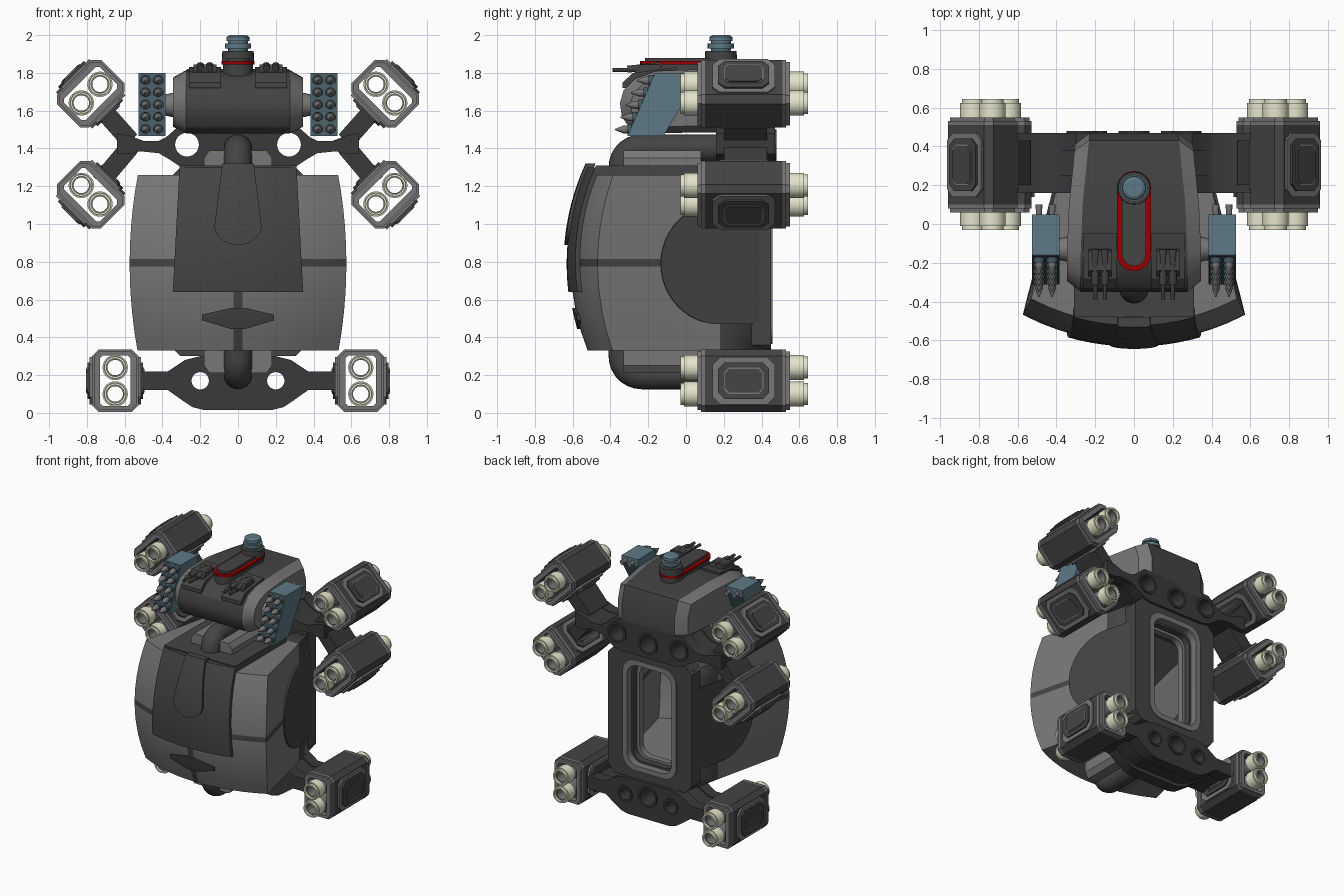
import bpy, bmesh, math
from mathutils import Matrix, Vector

if "Cube" in bpy.data.objects:
    bpy.data.objects.remove(bpy.data.objects["Cube"])

COLOURS = [("dark_grey", (.058, .058, .058)), ("light_grey", (.19, .183, .183)),
           ("charcoal", (.042, .042, .044)), ("steel_blue", (.11, .19, .235)),
           ("cream", (.78, .78, .6)), ("red", (.32, 0, 0)), ("slate_blue", (.06, .1, .12))]
DARK, LIGHT, CHAR, BLUE, CREAM, RED, SLATE = range(7)
MATS = []
for n, c in COLOURS:
    m = bpy.data.materials.new(n)
    m.diffuse_color = (*c, 1)
    m.use_nodes = True
    m.node_tree.nodes["Principled BSDF"].inputs["Base Color"].default_value = m.diffuse_color
    MATS.append(m)


def finish(bm, name, mirror=False, matrix=None):
    if matrix:
        bm.transform(matrix)
    if mirror:
        dup = bmesh.ops.duplicate(bm, geom=bm.verts[:] + bm.edges[:] + bm.faces[:])["geom"]
        for v in dup:
            if isinstance(v, bmesh.types.BMVert):
                v.co.x *= -1
    bmesh.ops.recalc_face_normals(bm, faces=bm.faces[:])
    me = bpy.data.meshes.new(name)
    bm.to_mesh(me)
    bm.free()
    for m in MATS:
        me.materials.append(m)
    ob = bpy.data.objects.new(name, me)
    bpy.context.collection.objects.link(ob)
    return ob


def thicken(bm, faces, vec, mat):
    twin = {v: bm.verts.new(v.co + vec) for f in faces for v in f.verts}
    border = [e for e in {e for f in faces for e in f.edges} if len(e.link_faces) == 1]
    new = [bm.faces.new([e.verts[0], e.verts[1], twin[e.verts[1]], twin[e.verts[0]]]) for e in border]
    new += [bm.faces.new([twin[v] for v in f.verts]) for f in faces]
    for f in new + list(faces):
        f.material_index = mat


def prism(bm, loops, a, b, mat, axis="y"):
    """Extrude an outline (further loops are holes) from a to b along an axis."""
    put = {"y": lambda u, v, t: (u, t, v), "x": lambda u, v, t: (t, u, v), "z": lambda u, v, t: (u, v, t)}[axis]
    edges, vs = [], []
    for lp in loops:
        vs = [bm.verts.new(put(u, v, a)) for u, v in lp]
        if len(loops) > 1:
            edges += [bm.edges.new((vs[i - 1], vs[i])) for i in range(len(vs))]
    if len(loops) == 1:
        faces = [bm.faces.new(vs)]
    else:
        geo = bmesh.ops.triangle_fill(bm, use_beauty=True, edges=edges)["geom"]
        faces = [f for f in geo if isinstance(f, bmesh.types.BMFace)]
    thicken(bm, faces, Vector(put(0, 0, b - a)), mat)


def cone(bm, p, q, r0, r1, mat, n=20):
    p, q = Vector(p), Vector(q)
    mx = Matrix.Translation((p + q) / 2) @ (q - p).to_track_quat("Z", "Y").to_matrix().to_4x4()
    r = bmesh.ops.create_cone(bm, cap_ends=True, segments=n, radius1=r0, radius2=r1,
                              depth=(q - p).length, matrix=mx)
    for f in {f for v in r["verts"] for f in v.link_faces}:
        f.material_index = mat


def loft(bm, rings, mats):
    rows = [[bm.verts.new(c) for c in r] for r in rings]
    for a, b, m in zip(rows, rows[1:], mats):
        for i in range(len(a)):
            bm.faces.new((a[i - 1], a[i], b[i], b[i - 1])).material_index = m
    bm.faces.new(rows[0]).material_index = mats[0]
    bm.faces.new(rows[-1]).material_index = mats[-1]


def circ(x, y, r, n=28):
    return [(x + r * math.cos(i * math.tau / n), y + r * math.sin(i * math.tau / n)) for i in range(n)]


def rrect(x, y, hx, hy, r, n=1):
    out = []
    for k, (sx, sy) in enumerate([(1, 1), (-1, 1), (-1, -1), (1, -1)]):
        for i in range(n + 1):
            a = math.pi / 2 * (k + i / n)
            out.append((x + sx * (hx - r) + r * math.cos(a), y + sy * (hy - r) + r * math.sin(a)))
    return out


def rect(x0, x1, y0, y1):
    return [(x0, y0), (x1, y0), (x1, y1), (x0, y1)]


# Cabin: front is a piece of a sphere, sides taper to the open back
R, CY, CZ = 1.23, .62, .79
bm = bmesh.new()
angs = [27.8, 23, 18.5, 14, 9, 4.5, 1.15]
angs = angs + [-a for a in reversed(angs)]
rows = []
for z in [.33, .43, .53, .64, .71, .775, .815, .9, .99, 1.08, 1.17, 1.26]:
    r = math.sqrt(R * R - (z - CZ) ** 2)
    arc = [(r * math.sin(math.radians(a)), CY - r * math.cos(math.radians(a))) for a in angs]
    cx, cy = arc[0]
    mx = cx + (.34 - cx) * (.18 - cy) / (.45 - cy)
    pts = [(.34, .45), (mx, .18)] + arc + [(-mx, .18), (-.34, .45)]
    rows.append([bm.verts.new((x, y, z)) for x, y in pts])
for a, b in zip(rows, rows[1:]):
    for i in range(len(a) - 1):
        bm.faces.new((a[i], a[i + 1], b[i + 1], b[i]))
for r in (rows[0], rows[-1]):
    bm.faces.new(r[1:-1])
    bm.faces.new((r[0], r[1], r[-2], r[-1]))
for f in bm.faces:
    c = f.calc_center_median()
    seam = .775 < c.z < .815 or (abs(c.x) < .01 and c.z < .64 and c.y < -.45 and abs(f.normal.z) < .9)
    f.material_index = DARK if c.y > .18 or seam else LIGHT
cabin = finish(bm, "cabin_shell")
sol = cabin.modifiers.new("wall", "SOLIDIFY")
sol.thickness, sol.offset = .04, -1


# Plates that follow the curved front; rows are (height, half width)
def front_plate(name, lines, lift, thick, n=12):
    bm = bmesh.new()
    g = []
    for z, w in lines:
        xs = [w * (2 * i / n - 1) for i in range(n + 1)]
        g.append([bm.verts.new((x, CY - math.sqrt((R + lift) ** 2 - x * x - (z - CZ) ** 2), z)) for x in xs])
    fs = [bm.faces.new((a[i], a[i + 1], b[i + 1], b[i])) for a, b in zip(g, g[1:]) for i in range(n)]
    thicken(bm, fs, Vector((0, thick, 0)), DARK)
    finish(bm, name)


front_plate("front_armour", [(.64 + .066 * i, .345 - .0035 * i) for i in range(11)], .022, .05)
tip = [(.99 - .1 * math.cos(t), .12 * math.sin(t) + .005) for t in [i * math.pi / 16 for i in range(9)]]
front_plate("front_tongue", tip + [(.99 + .055 * i, .125 - .007 * i) for i in range(1, 7)], .038, .05)
front_plate("front_crest", [(.445, .04), (.49, .19), (.52, .19), (.555, .04)], .015, .05)

bm = bmesh.new()
prism(bm, [rect(-.31, .31, -.48, .16)], 1.24, 1.31, DARK, "z")
finish(bm, "roof_plate")

# Rounded side covers
bm = bmesh.new()
arc = [(.28 + .32 * math.sin(t), .79 + .32 * math.cos(t)) for t in [i * math.pi / 24 for i in range(25)]]
prism(bm, [[(0, 1.11)] + arc + [(0, .47)]], -.02, .01, DARK, "x")
finish(bm, "side_covers", True, Matrix(((.969, .247, 0, .34), (.247, -.969, 0, .447), (0, 0, 1, 0), (0, 0, 0, 1))))

# Back door frame with open doorway
bm = bmesh.new()
prism(bm, [rrect(0, .8, .365, .5, .06), rrect(0, .8, .21, .41, .09, 5)], .33, .45, DARK)
prism(bm, [rrect(0, .8, .235, .435, .11, 5), rrect(0, .8, .195, .395, .09, 5)], .40, .458, LIGHT)
prism(bm, [rrect(0, .8, .215, .415, .1, 5), rrect(0, .8, .18, .38, .08, 5)], .35, .40, DARK)
prism(bm, [rrect(0, .8, .2, .4, .09, 5), rrect(0, .8, .16, .36, .08, 5)], .30, .35, LIGHT)
finish(bm, "door_frame")

# Elbow pipes and their brackets, above and below the cabin
for name, fz in (("upper", lambda z: z), ("lower", lambda z: 1.6 - z)):
    bm = bmesh.new()
    path = [(.22, 1.4, 0)] + [(-.235 - .1 * math.sin(t), 1.3 + .1 * math.cos(t), t)
                              for t in [i * math.pi / 14 for i in range(8)]] + [(-.335, 1.22, math.pi / 2)]
    loft(bm, [[(.075 * math.cos(a), y - .075 * math.sin(a) * math.sin(t),
                fz(z + .075 * math.sin(a) * math.cos(t))) for a in [i * math.tau / 24 for i in range(24)]]
              for y, z, t in path], [DARK] * 9)
    finish(bm, name + "_pipe")
    bm = bmesh.new()
    prism(bm, [[(.06, fz(1.25)), (.18, fz(1.25)), (.18, fz(1.35)), (.15, fz(1.39)), (.06, fz(1.39))]],
          -.33, .08, LIGHT)
    finish(bm, name + "_pipe_brackets", True)

# Cross arms with round holes, built as two rails and a thinner core
UP = [(.3, 1.53), (.38, 1.46), (.42, 1.44), (.5, 1.44), (.58, 1.47), (.64, 1.48), (.64, 1.37), (.57, 1.37),
      (.52, 1.385), (.42, 1.375), (.36, 1.34), (.3, 1.3), (.24, 1.285)]
LOW = [(.2, .3), (.28, .28), (.37, .22), (.55, .22), (.55, .12), (.37, .12), (.3, .07), (.24, .03), (.18, .015)]
for name, half, zc, hx, hr, mz in (("upper_arm", UP, 1.42, .27, .063, 1.4), ("lower_arm", LOW, .17, .2, .046, .195)):
    bm = bmesh.new()
    for y0, y1, k in ((.16, .25, 1), (.25, .38, .82), (.38, .47, 1)):
        out = [(x, zc + (z - zc) * k) for x, z in half]
        out += [(-x, z) for x, z in reversed(out)]
        prism(bm, [out, circ(hx, zc, hr), circ(-hx, zc, hr), circ(0, mz, .065)], y0, y1, CHAR)
    for x, z, r in ((hx, zc, hr), (-hx, zc, hr), (0, mz, .065)):
        prism(bm, [circ(x, z, r + .016), circ(x, z, r)], .465, .48, CHAR)
    finish(bm, name)

bm = bmesh.new()
for z0, z1 in ((1.44, 1.62), (1.41, 1.22)):
    d = Vector((.16, z1 - z0)).normalized() * .05
    prism(bm, [[(.57 - d.y, z0 + d.x), (.57 + d.y, z0 - d.x), (.73 + d.y, z1 - d.x), (.73 - d.y, z1 + d.x)]],
          .2, .43, CHAR)
finish(bm, "pod_struts", True)

# Hollow engine pods with paired through-tubes
for name, x, z, ang in (("upper_pods", .78, 1.69, -45), ("middle_pods", .78, 1.155, 45), ("lower_pods", .65, .17, 0)):
    bm = bmesh.new()
    hole = rrect(0, 0, .08, .134, .015)
    prism(bm, [rrect(0, 0, .122, .165, .035), hole], .1, .51, DARK)
    for a, b, c, d in ((.06, .08, .08, .1), (.53, .55, .51, .53)):
        prism(bm, [rrect(0, 0, .112, .155, .03), hole], a, b, LIGHT)
        prism(bm, [rrect(0, 0, .122, .165, .035), hole], c, d, LIGHT)
    for s in (1, -1):
        prism(bm, [rrect(.305, 0, .165, .125, .04)], s * .11, s * .136, LIGHT, "x")
        prism(bm, [rrect(.305, 0, .135, .097, .035)], s * .13, s * .148, DARK, "x")
        prism(bm, [rrect(.305, 0, .105, .07, .025)], s * .14, s * .152, LIGHT, "x")
        prism(bm, [rrect(.305, 0, .098, .063, .022)], s * .145, s * .156, DARK, "x")
        v = s * .07
        prism(bm, [circ(0, v, .062), circ(0, v, .041)], -.01, .62, LIGHT)
        for a, b, r, q in ((-.03, -.01, .058, .047), (-.01, .06, .067, .055),
                           (.55, .625, .067, .055), (.625, .645, .058, .047)):
            prism(bm, [circ(0, v, r), circ(0, v, q)], a, b, CREAM)
    finish(bm, name, True, Matrix.Translation((x, 0, z)) @ Matrix.Rotation(math.radians(ang), 4, "Y"))

# Head block with light cheeks
prof = [(.47, 1.49), (.47, 1.66), (.43, 1.79), (.1, 1.82), (-.16, 1.81), (-.27, 1.77), (-.33, 1.71), (-.35, 1.64),
        (-.34, 1.57), (-.3, 1.51), (-.24, 1.48)]
cheek = [(.05 + (y - .05) * .86, 1.64 + (z - 1.64) * .78) for y, z in prof]


def ring(p, w, s):
    return [(s * (w - .1 * max(0, y)), y, z) for y, z in p]


bm = bmesh.new()
loft(bm, [ring(cheek, .345, -1), ring(prof, .275, -1), ring(prof, .275, 1), ring(cheek, .345, 1)],
     [LIGHT, DARK, LIGHT])
finish(bm, "head_block")
bm = bmesh.new()
cone(bm, (.32, -.13, 1.63), (.39, -.13, 1.63), .07, .055, LIGHT, 24)
finish(bm, "head_bosses", True)

# Missile racks: slanted boxes with two columns of five missiles
bm = bmesh.new()
prism(bm, [[(-.306, 1.465), (-.12, 1.465), (.05, 1.75), (.05, 1.8), (-.16, 1.8)]], .385, .527, BLUE, "x")
prism(bm, [[(-.312, 1.468), (-.30, 1.468), (-.156, 1.797), (-.166, 1.797)]], .387, .525, SLATE, "x")
for x in (.422, .49):
    for k in range(5):
        z = 1.5 + .065 * k
        y = -.306 + (z - 1.465) * .436
        prism(bm, [circ(x, z, .029, 14), circ(x, z, .023, 14)], y - .02, y + .03, SLATE)
        cone(bm, (x, y + .05, z), (x, y - .04, z), .021, .021, LIGHT, 12)
        cone(bm, (x, y - .04, z), (x, y - .085, z), .021, .003, LIGHT, 12)
    cone(bm, (x, .03, 1.77), (x, .1, 1.77), .014, .018, LIGHT, 12)
finish(bm, "missile_racks", True)

# Twin guns on the head
bm = bmesh.new()
prism(bm, [[(-.335, 1.72), (-.335, 1.75), (-.28, 1.8), (-.05, 1.83), (-.05, 1.72)]], .09, .26, DARK, "x")
prism(bm, [[(-.27, 1.75), (-.27, 1.81), (-.24, 1.845), (-.14, 1.845), (-.12, 1.8), (-.12, 1.75)]],
      .115, .235, DARK, "x")
for x in (.15, .2):
    cone(bm, (x, -.13, 1.835), (x, -.31, 1.82), .022, .018, DARK, 12)
    cone(bm, (x, -.3, 1.815), (x, -.39, 1.815), .011, .011, CHAR, 12)
finish(bm, "twin_guns", True)


# Top fairing with red trim, neck and sensor cap
def pill(r):
    t = [i * math.pi / 14 for i in range(15)]
    return ([(r * math.cos(a), .185 + r * math.sin(a)) for a in t]
            + [(-r * math.cos(a), -.155 - r * math.sin(a)) for a in t])


bm = bmesh.new()
prism(bm, [pill(.08)], 1.78, 1.845, DARK, "z")
prism(bm, [pill(.088)], 1.845, 1.863, RED, "z")
prism(bm, [pill(.062)], 1.863, 1.88, DARK, "z")
cone(bm, (0, .185, 1.863), (0, .185, 1.915), .085, .083, DARK, 28)
finish(bm, "top_fairing")
bm = bmesh.new()
for z0, z1, r0, r1 in ((1.91, 1.93, .05, .055), (1.93, 1.955, .07, .07), (1.955, 1.975, .052, .052),
                       (1.97, 1.99, .062, .06), (1.99, 2.0, .06, .045)):
    cone(bm, (0, .185, z0), (0, .185, z1), r0, r1, BLUE, 16)
finish(bm, "sensor_cap")

# Smooth curved surfaces, keep edges sharp
for ob in bpy.context.scene.objects:
    ob.select_set(True)
bpy.context.view_layer.objects.active = cabin
bpy.ops.object.shade_smooth_by_angle(angle=math.radians(28))
